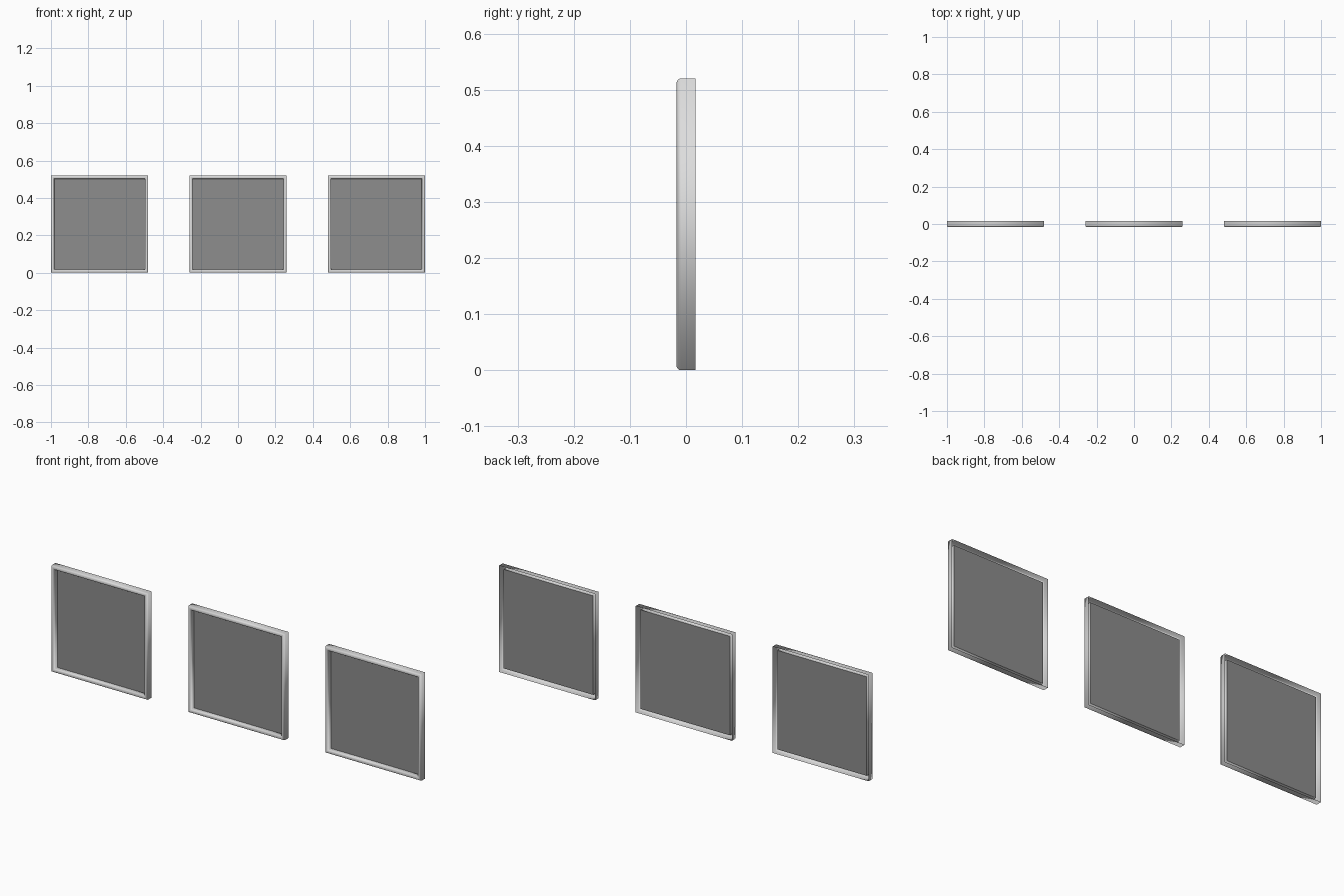
import bpy
import bmesh
import math

cube = bpy.data.objects.get("Cube")
if cube:
    bpy.data.objects.remove(cube, do_unlink=True)

SIZE = 0.52       # outer side of each square frame
BORDER = 0.018    # width of the moulding
DEPTH = 0.017     # half thickness
PANEL_Y = 0.006   # depth at which the panel sits


def make_material(name, value):
    mat = bpy.data.materials.new(name)
    mat.use_nodes = True
    color = (value, value, value, 1)
    mat.diffuse_color = color
    mat.node_tree.nodes["Principled BSDF"].inputs["Base Color"].default_value = color
    return mat


def make_object(name, bm, mat, x):
    mesh = bpy.data.meshes.new(name)
    bm.to_mesh(mesh)
    bm.free()
    mesh.materials.append(mat)
    obj = bpy.data.objects.new(name, mesh)
    obj.location = (x, 0, SIZE / 2)
    bpy.context.collection.objects.link(obj)
    return obj


def square_loop(bm, inset, y):
    h = SIZE / 2 - inset
    return [bm.verts.new((sx * h, y, sz * h))
            for sx, sz in ((-1, -1), (1, -1), (1, 1), (-1, 1))]


def moulding_profile():
    # Outer wall, rounded front, then the inner lip back to the panel
    points = [(0, DEPTH)]
    steps = 8
    for i in range(steps + 1):
        a = math.pi * i / steps
        points.append((BORDER / 2 * (1 - math.cos(a)),
                       -DEPTH + 0.008 * (1 - math.sin(a))))
    points.append((BORDER, PANEL_Y))
    return points


def make_frame(name, mat, x):
    # Hollow mitred moulding, open at the back
    bm = bmesh.new()
    loops = [square_loop(bm, inset, y) for inset, y in moulding_profile()]
    for a, b in zip(loops, loops[1:]):
        for i in range(4):
            j = (i + 1) % 4
            bm.faces.new((a[i], a[j], b[j], b[i]))
    for face in bm.faces:
        face.smooth = True
    return make_object(name, bm, mat, x)


def make_panel(name, mat, x):
    # Flat sheet closing the frame opening
    bm = bmesh.new()
    bm.faces.new(square_loop(bm, BORDER, PANEL_Y))
    return make_object(name, bm, mat, x)


frame_mat = make_material("light_grey_frame", 0.72)
panel_mat = make_material("dark_grey_panel", 0.27)

# Three matching frames in a row
for side, x in (("right", SIZE / 2 - 1), ("middle", 0), ("left", 1 - SIZE / 2)):
    make_frame(side + "_frame", frame_mat, x)
    make_panel(side + "_panel", panel_mat, x)
